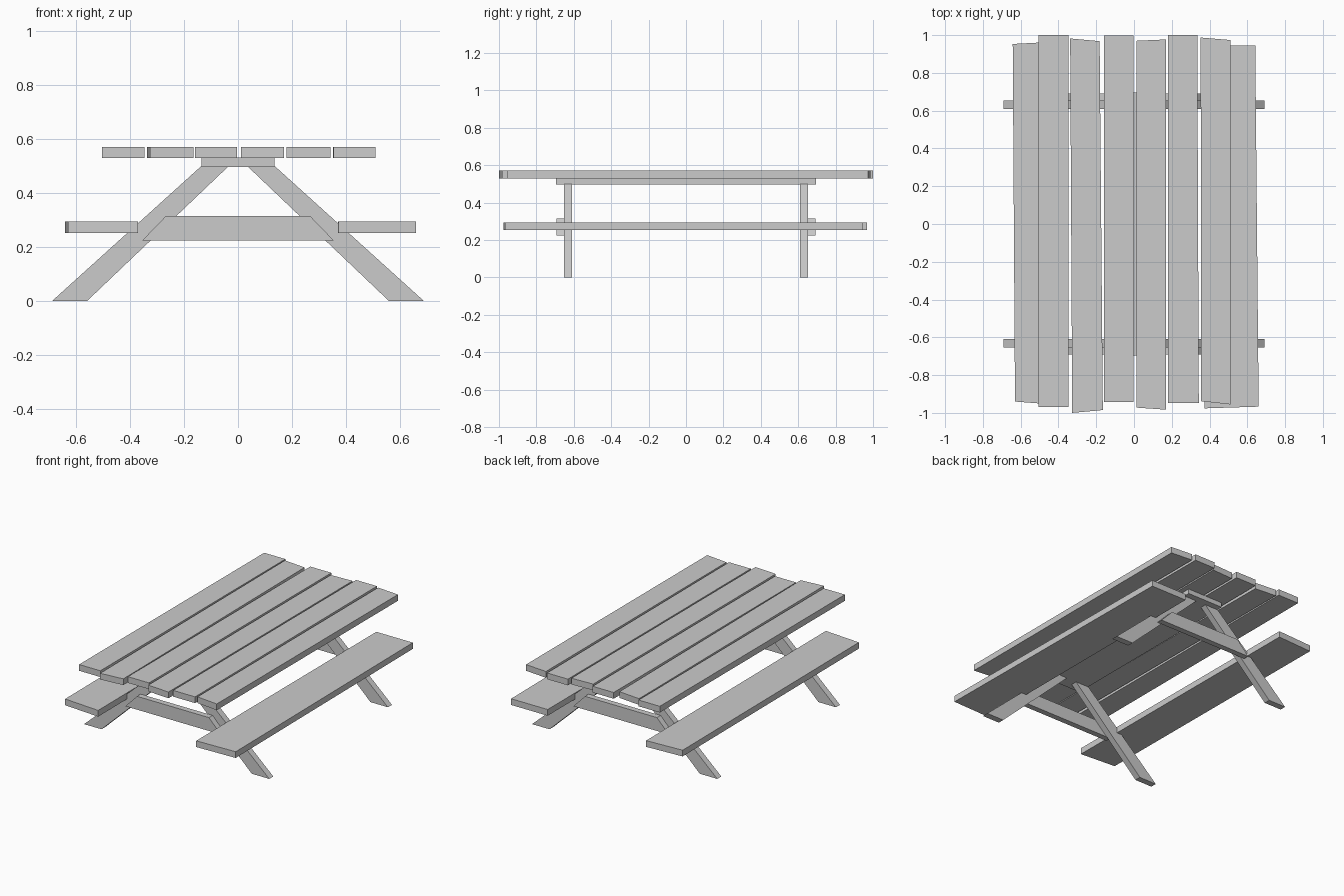
import bpy, bmesh

if "Cube" in bpy.data.objects:
    bpy.data.objects.remove(bpy.data.objects["Cube"])


def prism(name, pts, lo, hi, axis):
    """Extrude a closed outline from lo to hi along 'y' or 'z'."""
    bm = bmesh.new()

    def at(a, b, t):
        return (a, t, b) if axis == 'y' else (a, b, t)

    low = [bm.verts.new(at(a, b, lo)) for a, b in pts]
    high = [bm.verts.new(at(a, b, hi)) for a, b in pts]
    bm.faces.new(low)
    bm.faces.new(high)
    n = len(pts)
    for i in range(n):
        j = (i + 1) % n
        bm.faces.new((low[i], low[j], high[j], high[i]))
    bmesh.ops.recalc_face_normals(bm, faces=bm.faces)
    mesh = bpy.data.meshes.new(name)
    bm.to_mesh(mesh)
    bm.free()
    obj = bpy.data.objects.new(name, mesh)
    bpy.context.collection.objects.link(obj)
    return obj


# Tabletop planks, roughly sawn: front-left, front-right, back-right, back-left
planks = [
    [(-0.505, -0.97), (-0.347, -0.97), (-0.347, 1.0), (-0.505, 1.0)],
    [(-0.327, -1.0), (-0.165, -0.985), (-0.182, 0.968), (-0.338, 0.982)],
    [(-0.16, -0.943), (-0.003, -0.943), (-0.003, 0.998), (-0.16, 0.998)],
    [(0.012, -0.972), (0.17, -0.983), (0.17, 0.977), (0.012, 0.97)],
    [(0.18, -0.947), (0.343, -0.947), (0.335, 1.0), (0.18, 1.0)],
    [(0.355, -0.938), (0.51, -0.955), (0.51, 0.974), (0.353, 0.987)],
]
for i, pts in enumerate(planks):
    prism(f"table_plank_{i + 1}", pts, 0.53, 0.572, 'z')

# Bench seats
prism("left_seat", [(-0.63, -0.94), (-0.37, -0.96), (-0.38, 0.967), (-0.642, 0.953)],
      0.253, 0.295, 'z')
prism("right_seat", [(0.372, -0.976), (0.66, -0.967), (0.642, 0.944), (0.37, 0.944)],
      0.253, 0.295, 'z')

# Long board under the tabletop
prism("centre_board", [(-0.135, -0.695), (0.135, -0.695), (0.135, 0.695), (-0.135, 0.695)],
      0.498, 0.533, 'z')

# Sloping legs and outer braces at both ends
leg = [(0.56, 0), (0.69, 0), (0.137, 0.5), (0.035, 0.5)]
brace = [(-0.355, 0.225), (0.355, 0.225), (0.268, 0.315), (-0.268, 0.315)]
for end, s in (("front", -1), ("back", 1)):
    for side, m in (("left", -1), ("right", 1)):
        prism(f"{end}_{side}_leg", [(m * x, z) for x, z in leg], s * 0.61, s * 0.653, 'y')
    prism(f"{end}_brace", brace, s * 0.653, s * 0.692, 'y')
